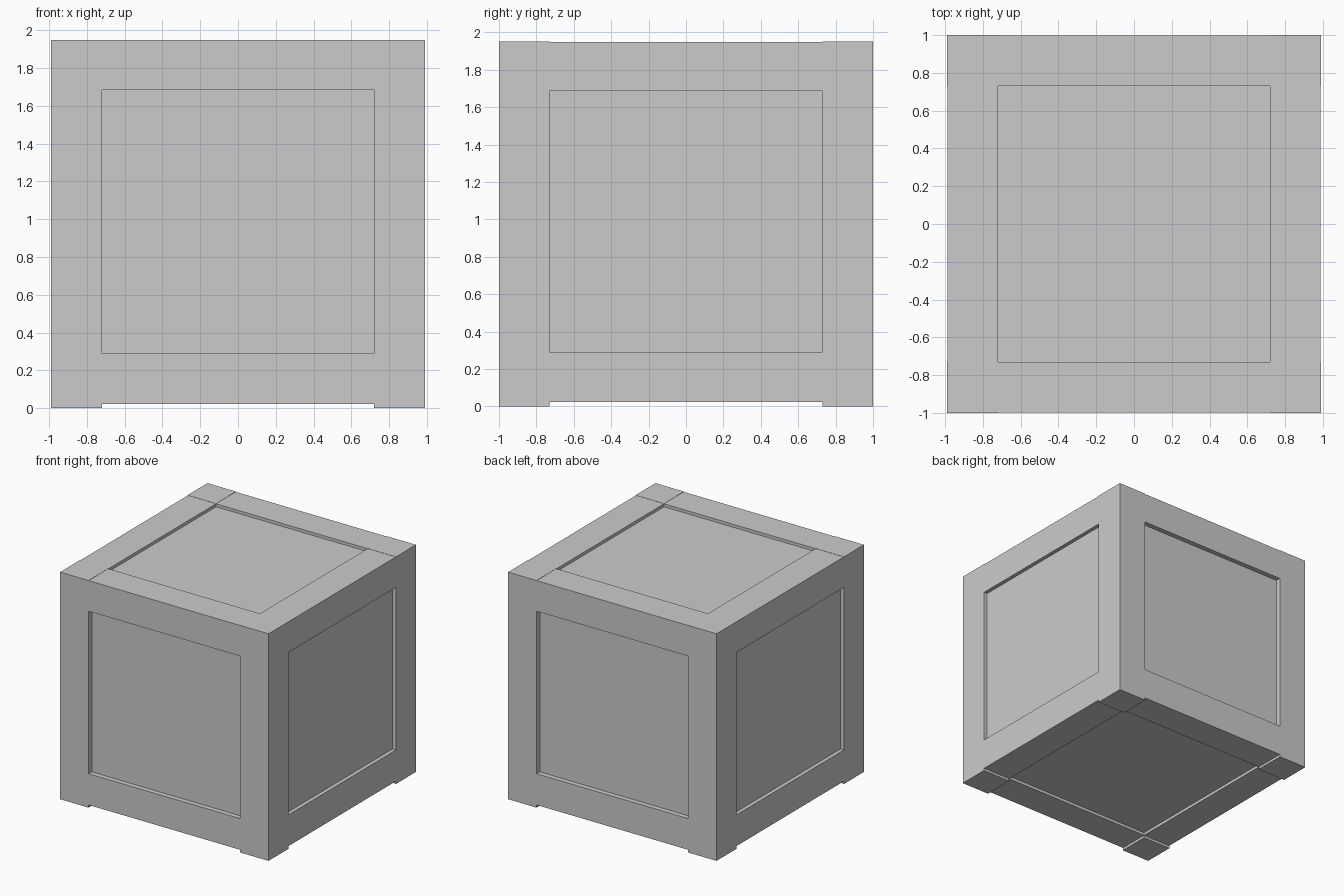
import bpy

if "Cube" in bpy.data.objects:
    bpy.data.objects.remove(bpy.data.objects["Cube"])

X, Y, TOP = 0.99, 1.0, 1.95   # outer half sizes and height
XI, YI = 0.72, 0.73           # inner faces of the frame
GAP = 0.002                   # rails sit a hair inside the posts


def box(name, lo, hi):
    bpy.ops.mesh.primitive_cube_add(size=1, location=[(a + b) / 2 for a, b in zip(lo, hi)])
    ob = bpy.context.object
    ob.name = name
    ob.scale = [b - a for a, b in zip(lo, hi)]
    bpy.ops.object.transform_apply(location=False, rotation=False, scale=True)
    return ob


def span(side, inner, outer):
    return (inner, outer) if side > 0 else (-outer, -inner)


# Recessed panels: one inner box showing through the frame
box("crate_panels", (-0.955, -0.955, 0.047), (0.955, 0.955, 1.922))

# Four corner posts, which also form the feet
for sx, nx in ((-1, "left"), (1, "right")):
    for sy, ny in ((-1, "front"), (1, "back")):
        x0, x1 = span(sx, XI, X)
        y0, y1 = span(sy, YI, Y)
        box(f"{ny}_{nx}_post", (x0, y0, 0), (x1, y1, TOP))

# Top and bottom rails between the posts
for level, z0, z1 in (("bottom", 0.022, 0.29), ("top", 1.685, TOP - GAP)):
    for s, nx, ny in ((-1, "left", "front"), (1, "right", "back")):
        y0, y1 = span(s, YI, Y - GAP)
        box(f"{level}_{ny}_rail", (-XI, y0, z0), (XI, y1, z1))
        x0, x1 = span(s, XI, X - GAP)
        box(f"{level}_{nx}_rail", (x0, -YI, z0), (x1, YI, z1))
